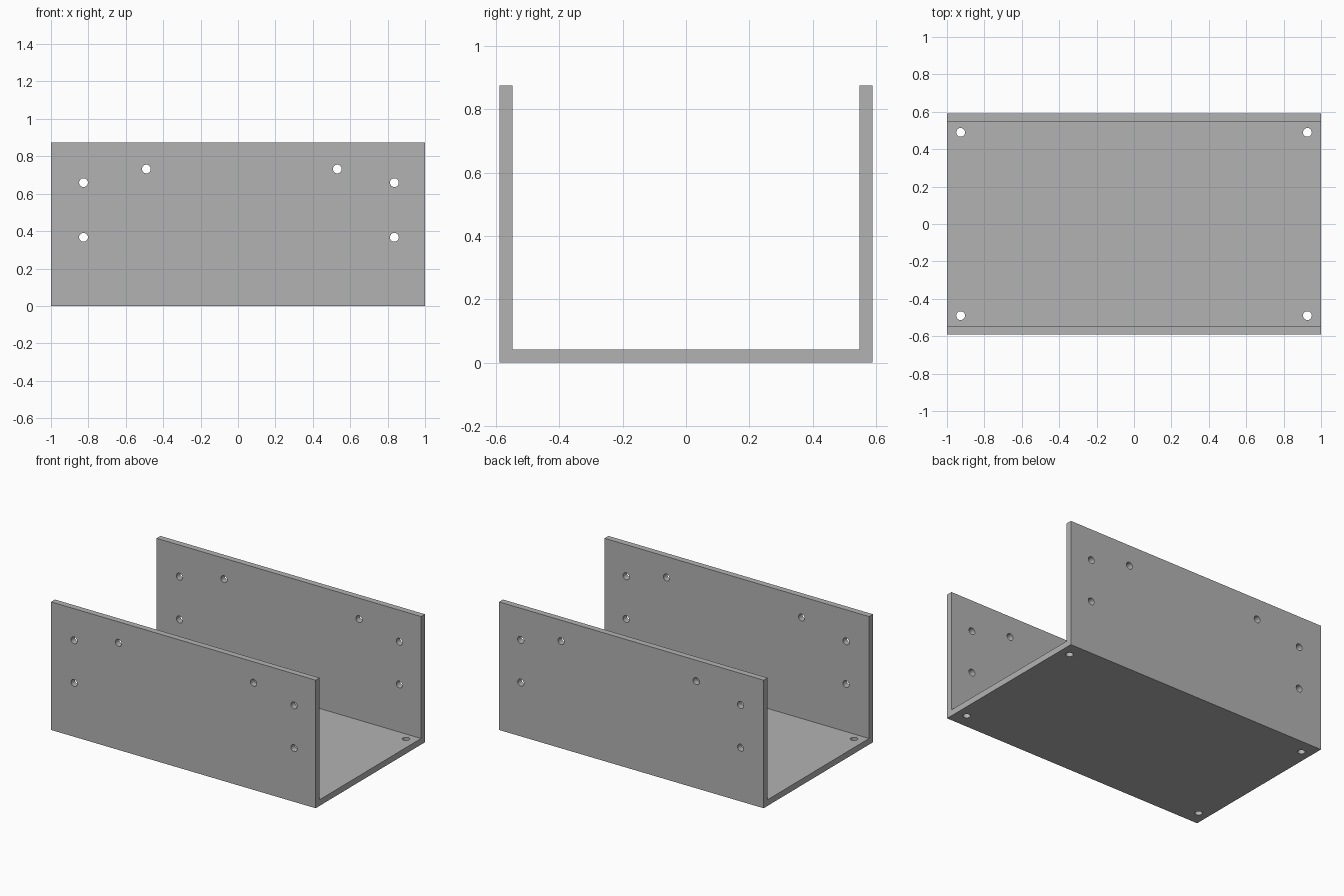
import bpy
import bmesh
from math import pi
from mathutils import Matrix, Vector

LENGTH, HALF_WIDTH, HEIGHT, WALL = 2.0, 0.59, 0.875, 0.042
HOLE_RADIUS = 0.0235

default = bpy.data.objects.get("Cube")
if default:
    bpy.data.objects.remove(default, do_unlink=True)

# Plain grey material
grey = bpy.data.materials.new("plain grey")
grey.use_nodes = True
colour = (0.45, 0.45, 0.45, 1)
grey.diffuse_color = colour
grey.node_tree.nodes["Principled BSDF"].inputs["Base Color"].default_value = colour


def make_object(name, bm):
    bmesh.ops.recalc_face_normals(bm, faces=bm.faces)
    mesh = bpy.data.meshes.new(name)
    bm.to_mesh(mesh)
    bm.free()
    mesh.materials.append(grey)
    obj = bpy.data.objects.new(name, mesh)
    bpy.context.collection.objects.link(obj)
    return obj


# U-shaped channel: one cross-section extruded along x
inner = HALF_WIDTH - WALL
half_profile = [(HALF_WIDTH, 0), (HALF_WIDTH, HEIGHT), (inner, HEIGHT), (inner, WALL)]
profile = half_profile + [(-y, z) for y, z in reversed(half_profile)]
bm = bmesh.new()
section = bm.faces.new([bm.verts.new((-LENGTH / 2, y, z)) for y, z in profile])
extruded = bmesh.ops.extrude_face_region(bm, geom=[section], use_keep_orig=True)
moved = [v for v in extruded["geom"] if isinstance(v, bmesh.types.BMVert)]
bmesh.ops.translate(bm, verts=moved, vec=Vector((LENGTH, 0, 0)))
channel = make_object("channel_bracket", bm)

# Drill rods: through both side walls, and through the base
bm = bmesh.new()


def add_rod(location, depth, rotation):
    bmesh.ops.create_cone(bm, cap_ends=True, segments=32, radius1=HOLE_RADIUS,
                          radius2=HOLE_RADIUS, depth=depth,
                          matrix=Matrix.Translation(location) @ rotation)


across = Matrix.Rotation(pi / 2, 4, "X")
wall_holes = [(x, z) for x in (-0.826, 0.836) for z in (0.367, 0.659)]
wall_holes += [(x, 0.732) for x in (-0.49, 0.531)]
for x, z in wall_holes:
    add_rod((x, 0, z), 2 * HALF_WIDTH + 0.2, across)
for x in (-0.927, 0.927):
    for y in (-0.49, 0.49):
        add_rod((x, y, WALL / 2), 0.2, Matrix.Identity(4))
rods = make_object("drill_rods", bm)
rods.hide_render = True

# Cut the holes, then discard the rods
cut = channel.modifiers.new("holes", "BOOLEAN")
cut.operation = "DIFFERENCE"
cut.solver = "EXACT"
cut.object = rods
bpy.ops.object.select_all(action="DESELECT")
bpy.context.view_layer.objects.active = channel
channel.select_set(True)
bpy.ops.object.modifier_apply(modifier=cut.name)
bpy.data.objects.remove(rods, do_unlink=True)
bpy.ops.object.shade_smooth_by_angle()
